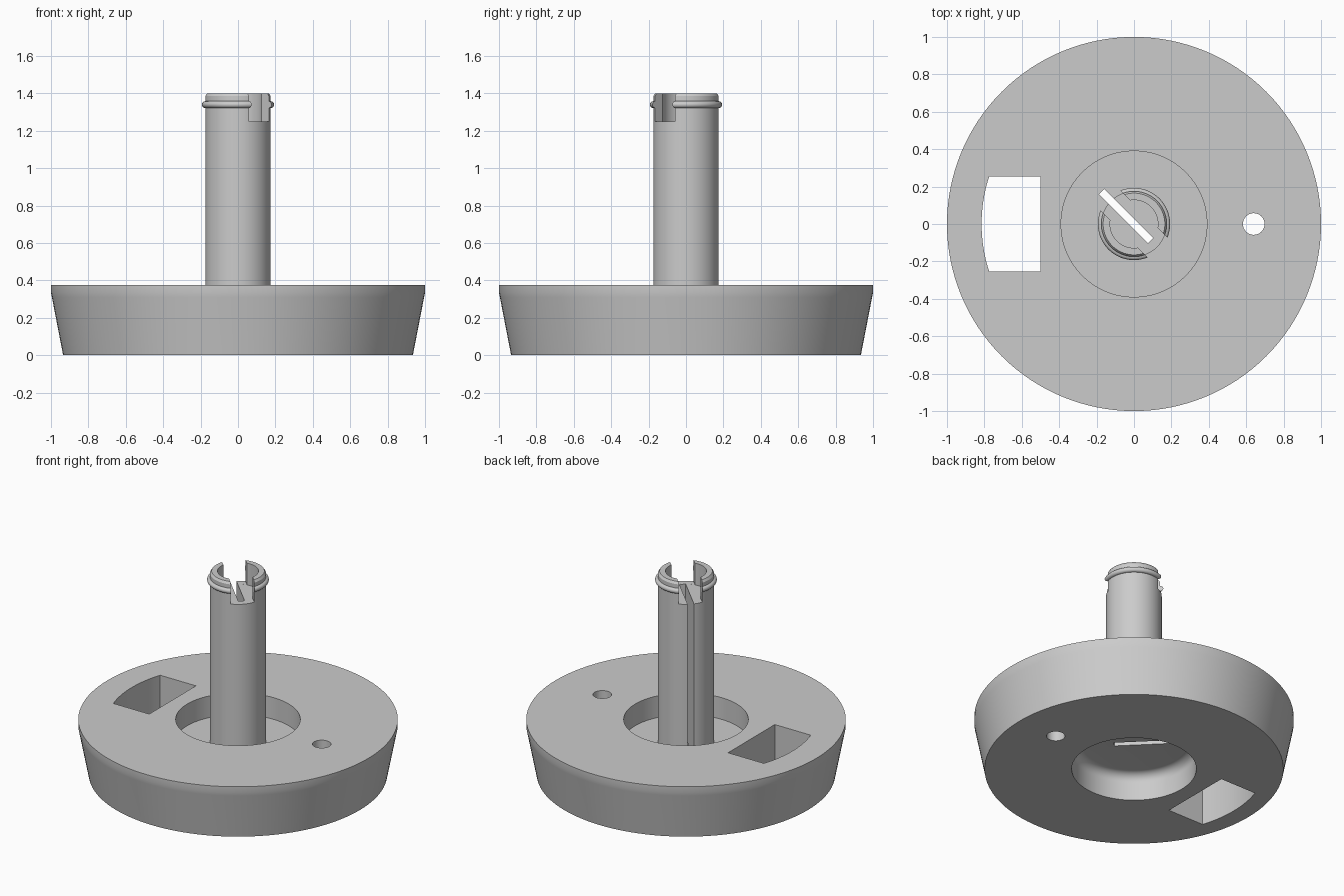
import bpy, bmesh, math
from math import radians, cos, sin
from mathutils import Matrix

cube = bpy.data.objects.get("Cube")
if cube:
    bpy.data.objects.remove(cube, do_unlink=True)

GREY = (0.6, 0.6, 0.6, 1.0)
grey = bpy.data.materials.new("plain grey")
grey.use_nodes = True
grey.diffuse_color = GREY
for node in grey.node_tree.nodes:
    if node.type == 'BSDF_PRINCIPLED':
        node.inputs["Base Color"].default_value = GREY


def finish(bm, name):
    bmesh.ops.recalc_face_normals(bm, faces=bm.faces)
    mesh = bpy.data.meshes.new(name)
    bm.to_mesh(mesh)
    bm.free()
    obj = bpy.data.objects.new(name, mesh)
    bpy.context.collection.objects.link(obj)
    mesh.materials.append(grey)
    return obj


def lathe(name, profile, steps=128):
    """Turn an (r, z) profile around the z axis."""
    bm = bmesh.new()
    verts = [bm.verts.new((r, 0, z)) for r, z in profile]
    edges = [bm.edges.new(pair) for pair in zip(verts, verts[1:])]
    bmesh.ops.spin(bm, geom=verts + edges, cent=(0, 0, 0), axis=(0, 0, 1),
                   angle=2 * math.pi, steps=steps, use_merge=True)
    bmesh.ops.remove_doubles(bm, verts=bm.verts, dist=1e-5)
    return finish(bm, name)


def prism(name, outline, z0, z1, turn=0):
    """Extrude an (x, y) outline upwards, turned about z."""
    bm = bmesh.new()
    face = bm.faces.new([bm.verts.new((x, y, z0)) for x, y in outline])
    top = bmesh.ops.extrude_face_region(bm, geom=[face])["geom"]
    bmesh.ops.translate(bm, vec=(0, 0, z1 - z0),
                        verts=[v for v in top if isinstance(v, bmesh.types.BMVert)])
    bm.transform(Matrix.Rotation(turn, 4, 'Z'))
    obj = finish(bm, name)
    obj.hide_render = True
    return obj


def box(x0, x1, half):
    return [(x0, -half), (x1, -half), (x1, half), (x0, half)]


def arc(cx, cy, r, a0, a1, n):
    angles = [radians(a0 + (a1 - a0) * i / n) for i in range(n + 1)]
    return [(cx + r * cos(a), cy + r * sin(a)) for a in angles]


def cut(obj, cutters):
    bpy.ops.object.select_all(action='DESELECT')
    bpy.context.view_layer.objects.active = obj
    obj.select_set(True)
    for cutter in cutters:
        mod = obj.modifiers.new("cut", 'BOOLEAN')
        mod.operation = 'DIFFERENCE'
        mod.solver = 'EXACT'
        mod.object = cutter
        bpy.ops.object.modifier_apply(modifier=mod.name)
    bpy.ops.object.shade_smooth_by_angle(angle=radians(30))


# Round base with a recess above and a filleted recess below a thin web
WEB_TOP, WEB_LOW, RECESS, FILLET = 0.225, 0.185, 0.39, 0.06
base = lathe("round_base",
             [(0, WEB_LOW)]
             + arc(RECESS - FILLET, WEB_LOW - FILLET, FILLET, 90, 0, 8)
             + [(RECESS, 0), (0.935, 0), (0.995, 0.31), (1, 0.335), (1, 0.375),
                (RECESS, 0.375), (RECESS, WEB_TOP), (0, WEB_TOP)])

# Post with a rounded lip and a shallow bore in its top
post = lathe("post",
             [(0, 0.2), (0.175, 0.2), (0.175, 1.322)]
             + arc(0.175, 1.34, 0.018, -70, 70, 8)
             + [(0.175, 1.358), (0.175, 1.385), (0.165, 1.4),
                (0.128, 1.4), (0.128, 1.25), (0, 1.25)], 96)

# Diagonal blade slot and the notch across the post top
DIAGONAL = radians(-45)
slot = prism("slot_cutter", box(-0.245, 0.125, 0.02), -0.1, 1.5, DIAGONAL)
notch = prism("notch_cutter", box(-0.3, 0.3, 0.075), 1.2501, 1.5, DIAGONAL)

# Window with a curved outer side, and three screw holes
corner = math.degrees(math.asin(0.255 / 0.815))
window = prism("window_cutter",
               [(-0.5, 0.255)] + arc(0, 0, 0.815, 180 - corner, 180 + corner, 16)
               + [(-0.5, -0.255)], -0.1, 0.5)
holes = [prism("hole_cutter", arc(0.64, 0, 0.058, 0, 348.75, 31), -0.1, 0.5, radians(a))
         for a in (0, 120, 240)]

cut(base, [window, slot] + holes)
cut(post, [notch, slot])
for helper in [slot, notch, window] + holes:
    bpy.data.objects.remove(helper, do_unlink=True)
